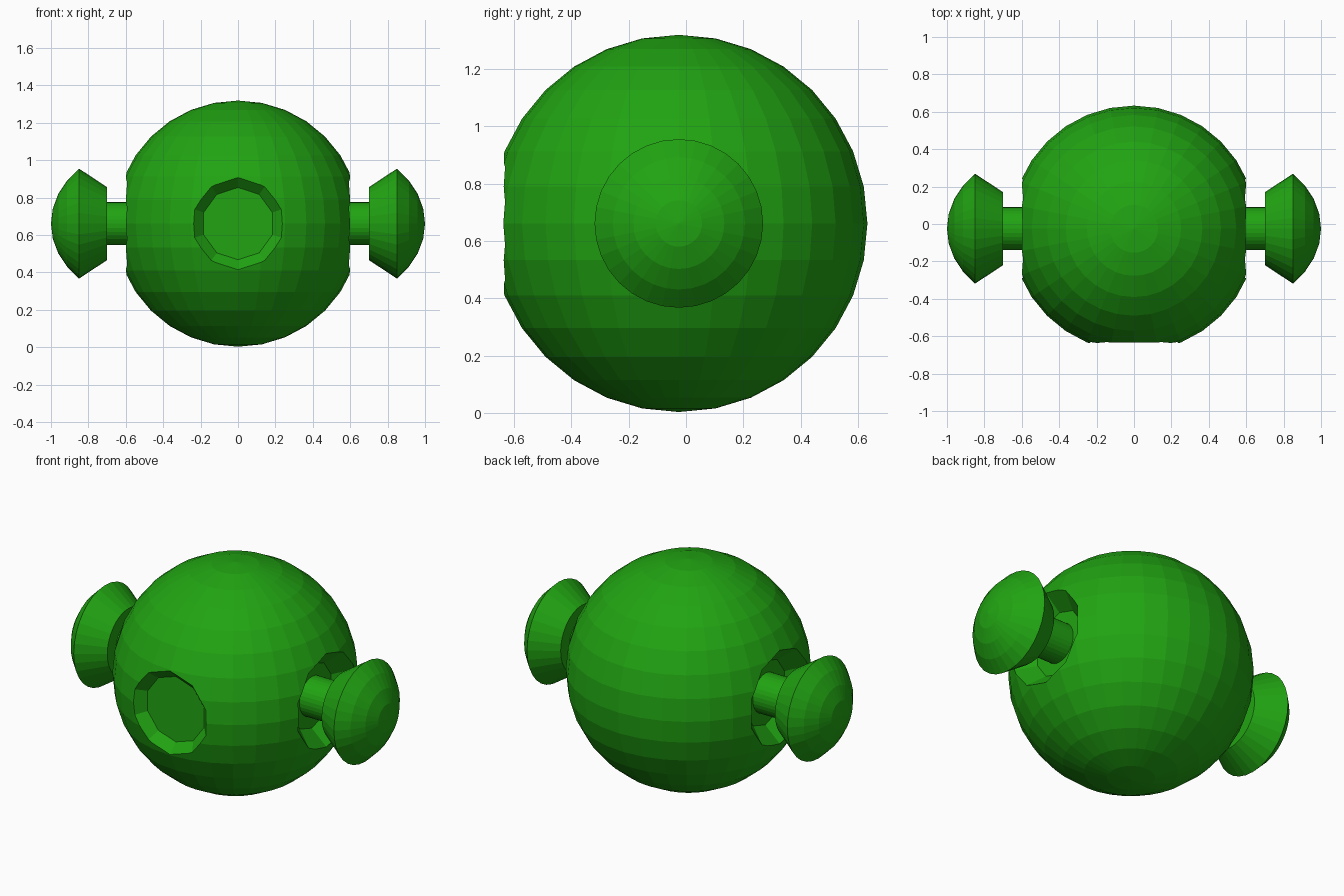
import bpy, bmesh
from math import sin, cos, pi, radians
from mathutils import Matrix, Vector

if "Cube" in bpy.data.objects:
    bpy.data.objects.remove(bpy.data.objects["Cube"])

CENTRE = Vector((0, -0.025, 0.661))
R = 0.658

green = bpy.data.materials.new("green")
green.diffuse_color = (0.015, 0.37, 0.006, 1)
green.use_nodes = True
green.node_tree.nodes["Principled BSDF"].inputs["Base Color"].default_value = green.diffuse_color


def lathe(name, profile, sides, turn, phase=0.0):
    """Closed solid of revolution along local +X, turned about Z, placed at CENTRE."""
    bm = bmesh.new()
    rings = []
    for x, r in profile:
        if r == 0:
            rings.append([bm.verts.new((x, 0, 0))])
        else:
            rings.append([bm.verts.new((x, r * cos(2 * pi * i / sides + phase),
                                        r * sin(2 * pi * i / sides + phase)))
                          for i in range(sides)])
    for a, b in zip(rings, rings[1:]):
        for i in range(sides):
            j = (i + 1) % sides
            if len(b) == 1:
                bm.faces.new((a[i], a[j], b[0]))
            else:
                bm.faces.new((a[i], a[j], b[j], b[i]))
    for ring in (rings[0], rings[-1]):
        if len(ring) > 1:
            bm.faces.new(ring)
    bmesh.ops.recalc_face_normals(bm, faces=bm.faces)
    bm.transform(Matrix.Translation(CENTRE) @ Matrix.Rotation(turn, 4, 'Z'))
    mesh = bpy.data.meshes.new(name)
    bm.to_mesh(mesh)
    bm.free()
    mesh.materials.append(green)
    ob = bpy.data.objects.new(name, mesh)
    bpy.context.collection.objects.link(ob)
    return ob


# Faceted round body
bpy.ops.mesh.primitive_uv_sphere_add(segments=32, ring_count=16, radius=R, location=CENTRE)
body = bpy.context.object
body.name = "body"
body.data.materials.append(green)

# Ten-sided tapered recesses: front, right, left
recesses = [
    ("front_recess", [(0.555, 0.193), (0.72, 0.355)], radians(-90)),
    ("right_recess", [(0.50, 0.19), (0.72, 0.39)], 0),
    ("left_recess", [(0.50, 0.19), (0.72, 0.39)], pi),
]
for name, profile, turn in recesses:
    cutter = lathe(name, profile, 10, turn, pi / 2)
    cutter.hide_render = True
    mod = body.modifiers.new(name, 'BOOLEAN')
    mod.operation = 'DIFFERENCE'
    mod.solver = 'EXACT'
    mod.object = cutter
    bpy.context.view_layer.objects.active = body
    bpy.ops.object.modifier_apply(modifier=name)
    bpy.data.objects.remove(cutter)

# Side stems, each with a flared knob and a shallow domed cap
dome = [(0.85 + 0.15 * (cos(t) - cos(pi / 4)) / (1 - cos(pi / 4)), 0.415 * sin(t))
        for t in (radians(45 - 11.25 * k) for k in range(1, 4))]
for side, turn in (("right", 0), ("left", pi)):
    lathe(side + "_stem", [(0.45, 0.115), (0.72, 0.115)], 32, turn)
    lathe(side + "_knob", [(0.70, 0.195), (0.85, 0.294)] + dome + [(1.0, 0)], 32, turn)
